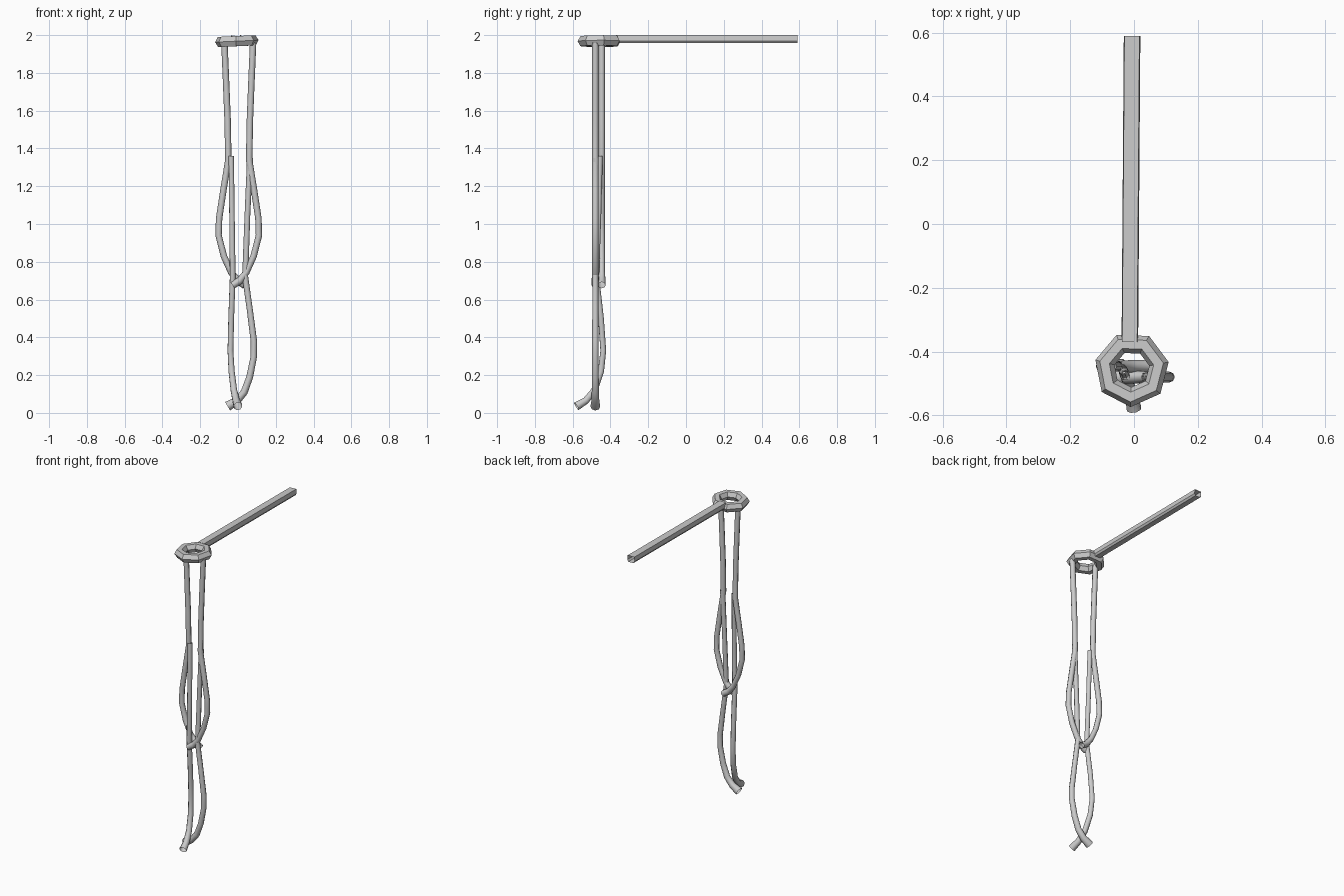
import bpy, bmesh, math

if "Cube" in bpy.data.objects:
    bpy.data.objects.remove(bpy.data.objects["Cube"])


def make_mesh(name, verts, faces):
    me = bpy.data.meshes.new(name)
    me.from_pydata(verts, [], faces)
    bm = bmesh.new()
    bm.from_mesh(me)
    bmesh.ops.recalc_face_normals(bm, faces=bm.faces)
    bm.to_mesh(me)
    bm.free()
    ob = bpy.data.objects.new(name, me)
    bpy.context.collection.objects.link(ob)
    return ob


def cord(name, points):
    # low-poly round cord; each point is x, y, z, radius
    cu = bpy.data.curves.new(name, 'CURVE')
    cu.dimensions = '3D'
    cu.bevel_depth = 1.0
    cu.bevel_resolution = 2
    sp = cu.splines.new('POLY')
    sp.points.add(len(points) - 1)
    for p, (x, y, z, r) in zip(sp.points, points):
        p.co = (x, y, z, 1)
        p.radius = r
    ob = bpy.data.objects.new(name, cu)
    bpy.context.collection.objects.link(ob)
    bpy.ops.object.select_all(action='DESELECT')
    ob.select_set(True)
    bpy.context.view_layer.objects.active = ob
    bpy.ops.object.convert(target='MESH')
    bpy.ops.object.shade_smooth_by_angle(angle=math.radians(50))


# Seven-sided eye ring with a six-sided section, slightly tilted
N, S, R, r = 7, 6, 0.087, 0.031
verts, faces = [], []
for i in range(N):
    a = 2 * math.pi * i / N - math.pi / 2
    for j in range(S):
        b = 2 * math.pi * j / S
        d = R + r * math.cos(b)
        verts.append((d * math.cos(a), d * math.sin(a), r * math.sin(b)))
        k, m = (i + 1) % N, (j + 1) % S
        faces.append((i * S + j, k * S + j, k * S + m, i * S + m))
ring = make_mesh("eye_ring", verts, faces)
ring.location = (-0.007, -0.456, 1.968)
ring.rotation_euler = (0, -0.045, -0.03)

# Long straight shank, hollow at its far end
prof = [(-0.024, 0.021), (0.023, 0.022), (0.026, -0.008),
        (0.018, -0.02), (-0.018, -0.02), (-0.026, -0.008)]
verts = [(cx + x, y, 1.978 + z) for cx, y in ((-0.013, -0.37), (-0.006, 0.59)) for x, z in prof]
faces = [(i, (i + 1) % 6, (i + 1) % 6 + 6, i + 6) for i in range(6)]
make_mesh("shank", verts, faces)

# Upper pair of strands, crossing at the bottom
for name, cx, s, y in (("upper_strand_left", 0.003, -1, -0.446),
                       ("upper_strand_right", 0.005, 1, -0.48)):
    path = [(0.075, 1.96), (0.066, 1.75), (0.058, 1.55), (0.054, 1.34), (0.08, 1.18),
            (0.103, 1.03), (0.106, 0.94), (0.078, 0.83), (0.04, 0.745), (0.005, 0.7), (-0.034, 0.676)]
    cord(name, [(cx + s * x, y, z, 0.017 if z > 0.72 else 0.02) for x, z in path])

# Lower pair of strands
cord("lower_strand_front", [
    (-0.036, -0.455, 1.36, 0.015), (-0.032, -0.463, 1.05, 0.015), (-0.028, -0.475, 0.72, 0.016),
    (-0.036, -0.45, 0.5, 0.016), (-0.04, -0.438, 0.33, 0.016), (-0.034, -0.45, 0.22, 0.017),
    (-0.022, -0.485, 0.12, 0.018), (-0.01, -0.53, 0.065, 0.02), (0.0, -0.58, 0.035, 0.024)])
cord("lower_strand_rear", [
    (0.064, -0.478, 1.35, 0.016), (0.05, -0.478, 1.05, 0.015), (0.038, -0.48, 0.72, 0.016),
    (0.062, -0.48, 0.55, 0.016), (0.084, -0.48, 0.38, 0.017), (0.084, -0.48, 0.3, 0.017),
    (0.062, -0.48, 0.19, 0.018), (0.033, -0.48, 0.11, 0.019), (-0.005, -0.48, 0.065, 0.021),
    (-0.055, -0.48, 0.035, 0.026)])
